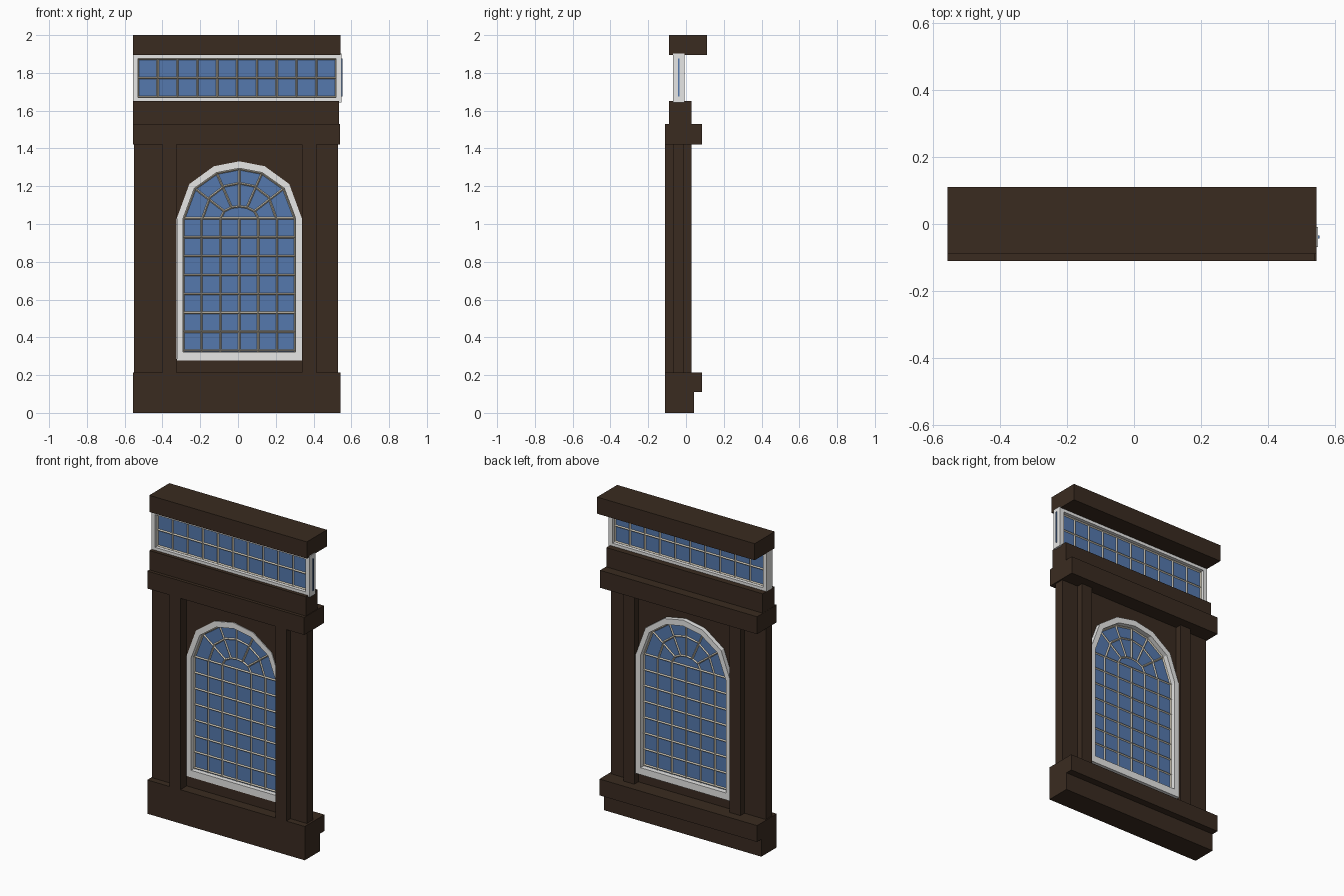
import bpy, bmesh, math
from mathutils import Vector

if "Cube" in bpy.data.objects:
    bpy.data.objects.remove(bpy.data.objects["Cube"])


def material(name, rgb):
    m = bpy.data.materials.new(name)
    m.diffuse_color = (*rgb, 1)
    m.use_nodes = True
    m.node_tree.nodes["Principled BSDF"].inputs["Base Color"].default_value = m.diffuse_color
    return m


BROWN = material("dark brown", (0.042, 0.024, 0.0145))
WHITE = material("off white", (0.80, 0.80, 0.79))
CREAM = material("warm cream", (0.68, 0.62, 0.50))
BLUE = material("glass blue", (0.09, 0.19, 0.42))


def finish(bm, name, mat):
    bmesh.ops.recalc_face_normals(bm, faces=bm.faces[:])
    me = bpy.data.meshes.new(name)
    bm.to_mesh(me)
    bm.free()
    me.materials.append(mat)
    ob = bpy.data.objects.new(name, me)
    bpy.context.scene.collection.objects.link(ob)
    return ob


def prism(name, pts, y0, y1, mat):
    """Extrude an xz outline from y0 to y1."""
    bm = bmesh.new()
    a = [bm.verts.new((x, y0, z)) for x, z in pts]
    b = [bm.verts.new((x, y1, z)) for x, z in pts]
    bm.faces.new(a)
    bm.faces.new(b[::-1])
    n = len(pts)
    for i in range(n):
        j = (i + 1) % n
        bm.faces.new((a[i], b[i], b[j], a[j]))
    return finish(bm, name, mat)


def rect(x0, x1, z0, z1):
    return [(x0, z0), (x1, z0), (x1, z1), (x0, z1)]


def box(name, x0, x1, y0, y1, z0, z1, mat=BROWN):
    return prism(name, rect(x0, x1, z0, z1), y0, y1, mat)


def ring(name, outer, inner, y0, y1, mat):
    """Frame between two outlines with matching points."""
    bm = bmesh.new()
    loops = [[bm.verts.new((x, y, z)) for x, z in p]
             for p, y in ((outer, y0), (inner, y0), (inner, y1), (outer, y1))]
    n = len(outer)
    for k in range(4):
        a, b = loops[k], loops[(k + 1) % 4]
        for i in range(n):
            j = (i + 1) % n
            bm.faces.new((a[i], a[j], b[j], b[i]))
    return finish(bm, name, mat)


def bars(name, segments, y, r=0.0095):
    """Diamond-section glazing bars along a list of xz segments."""
    bm = bmesh.new()
    for p, q in segments:
        p, q = Vector((p[0], y, p[1])), Vector((q[0], y, q[1]))
        d = (q - p).normalized()
        s, o = Vector((-d.z, 0, d.x)) * r, Vector((0, r * 1.1, 0))
        ends = [[bm.verts.new(e + v) for v in (s, o, -s, -o)] for e in (p, q)]
        for e in ends:
            bm.faces.new(e)
        for i in range(4):
            j = (i + 1) % 4
            bm.faces.new((ends[0][i], ends[0][j], ends[1][j], ends[1][i]))
    return finish(bm, name, CREAM)


CX, SPRING = 0.007, 1.03
ANGLES = [0, 37, 66, 90, 114, 143, 180]


def arch(rx, rz):
    return [(CX + rx * math.cos(math.radians(a)),
             SPRING + rz * math.sin(math.radians(a))) for a in ANGLES]


def arched_outline(rx, rz, bottom):
    return [(CX - rx, bottom), (CX + rx, bottom)] + arch(rx, rz)


# Base, lintel and cornice courses
box("base_plinth", -0.555, 0.543, -0.11, 0.042, 0, 0.11)
box("base_ledge", -0.556, 0.543, -0.11, 0.086, 0.11, 0.213)
box("lintel_ledge", -0.556, 0.539, -0.11, 0.086, 1.42, 1.53)
box("lintel_block", -0.555, 0.536, -0.09, 0.028, 1.53, 1.652)
box("cornice", -0.556, 0.543, -0.09, 0.11, 1.895, 2.0)

# Outer piers and projecting posts
box("left_pier", -0.55, -0.40, -0.07, -0.01, 0.213, 1.42)
box("right_pier", 0.41, 0.53, -0.07, -0.01, 0.213, 1.42)
box("left_post", -0.401, -0.325, -0.11, 0.03, 0.213, 1.42)
box("right_post", 0.339, 0.415, -0.11, 0.03, 0.213, 1.42)

# Wall above and below the arched window
prism("arch_wall", [(CX + 0.335, 1.42), (CX + 0.335, SPRING)] + arch(0.325, 0.295)
      + [(CX - 0.335, SPRING), (CX - 0.335, 1.42)], -0.047, -0.01, BROWN)
box("sill_wall", -0.33, 0.342, -0.047, -0.01, 0.213, 0.285)

# Arched window frame and glass
GY = -0.018
ring("arched_frame", arched_outline(0.331, 0.302, 0.278),
     arched_outline(0.298, 0.265, 0.322), -0.052, 0.018, WHITE)
prism("arched_glass", arched_outline(0.305, 0.272, 0.315), GY - 0.004, GY + 0.004, BLUE)

# Arched window glazing bars: grid, arcs, spokes
seg = []
for k in range(-2, 3):
    seg.append(((CX + k * 0.1, 0.32), (CX + k * 0.1, SPRING)))
for s in (-1, 1):
    seg.append(((CX + s * 0.295, 0.32), (CX + s * 0.295, SPRING)))
for k in range(8):
    z = 0.33 + k * 0.1
    seg.append(((CX - 0.3, z), (CX + 0.3, z)))
small, middle, large = arch(0.1, 0.063), arch(0.195, 0.186), arch(0.293, 0.261)
for p in (small, middle, large):
    seg += list(zip(p, p[1:]))
seg += list(zip(small, large))[1:-1]
bars("arched_glazing_bars", seg, GY)

# Transom window: frame, glass, glazing bars
ring("transom_frame", rect(-0.555, 0.548, 1.643, 1.903),
     rect(-0.53, 0.52, 1.67, 1.876), -0.068, -0.009, WHITE)
box("transom_glass", -0.54, 0.553, -0.0425, -0.0345, 1.675, 1.877, BLUE)
seg = [((-0.53 + k * 0.105, 1.665), (-0.53 + k * 0.105, 1.88)) for k in range(11)]
seg += [((-0.535, z), (0.525, z)) for z in (1.672, 1.773, 1.874)]
bars("transom_glazing_bars", seg, -0.0385)
